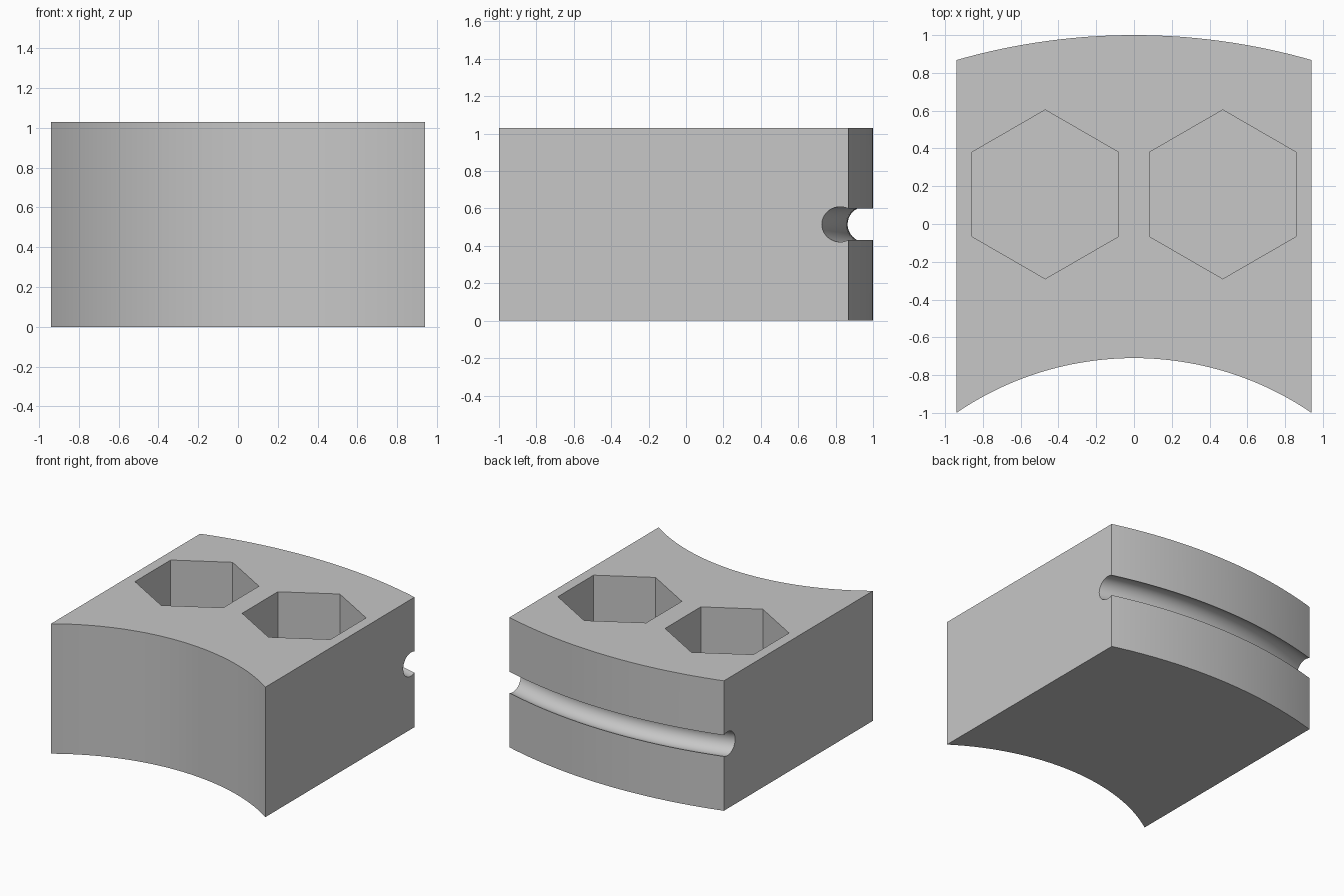
import bpy, bmesh
from math import asin, sin, cos, radians

cube = bpy.data.objects.get("Cube")
if cube:
    bpy.data.objects.remove(cube, do_unlink=True)

HALF_W, HEIGHT = 0.94, 1.03
OUTER_R, INNER_R = 3.41, 1.67
OUTER_Y, INNER_Y = 1.0 - OUTER_R, -0.71 - INNER_R   # arc centres
POCKET_DEPTH = 0.7

grey = bpy.data.materials.new("plain_grey")
grey.use_nodes = True
colour = (0.57, 0.57, 0.57, 1)
grey.diffuse_color = colour
grey.node_tree.nodes["Principled BSDF"].inputs["Base Color"].default_value = colour


def arc(radius, centre_y, steps=40):
    """Points of an arc from the right side to the left side."""
    limit = asin(HALF_W / radius)
    angles = [limit * (2 * i / steps - 1) for i in range(steps + 1)]
    return [(radius * sin(a), centre_y + radius * cos(a), 0) for a in angles]


# Block: curved outline extruded upward
bm = bmesh.new()
outline = arc(INNER_R, INNER_Y) + arc(OUTER_R, OUTER_Y)[::-1]
base = bm.faces.new([bm.verts.new(p) for p in outline])
top = bmesh.ops.extrude_face_region(bm, geom=[base], use_keep_orig=True)["geom"]
bmesh.ops.translate(bm, vec=(0, 0, HEIGHT),
                    verts=[v for v in top if isinstance(v, bmesh.types.BMVert)])
bmesh.ops.recalc_face_normals(bm, faces=bm.faces)
mesh = bpy.data.meshes.new("curved_block")
bm.to_mesh(mesh)
bm.free()
mesh.materials.append(grey)
block = bpy.data.objects.new("curved_block", mesh)
bpy.context.collection.objects.link(block)


def cut(cutter, name):
    """Subtract a cutter from the block, then discard it."""
    cutter.name = name
    cutter.hide_render = True
    cutter.data.materials.append(grey)
    mod = block.modifiers.new(name, "BOOLEAN")
    mod.operation, mod.solver, mod.object = "DIFFERENCE", "EXACT", cutter
    bpy.context.view_layer.objects.active = block
    bpy.ops.object.modifier_apply(modifier=name)
    bpy.data.objects.remove(cutter, do_unlink=True)


# Two hexagonal blind pockets in the top
for side in (-1, 1):
    bpy.ops.mesh.primitive_cylinder_add(
        vertices=6, radius=0.447, depth=2 * POCKET_DEPTH,
        location=(side * 0.47, 0.157, HEIGHT))
    cut(bpy.context.object, "hex_pocket")

# Round groove following the convex back
bpy.ops.mesh.primitive_torus_add(
    major_radius=OUTER_R - 0.042, minor_radius=0.094,
    major_segments=360, minor_segments=40,
    location=(0, OUTER_Y, HEIGHT / 2))
cut(bpy.context.object, "back_groove")

bpy.ops.object.select_all(action="DESELECT")
block.select_set(True)
bpy.context.view_layer.objects.active = block
bpy.ops.object.shade_smooth_by_angle(angle=radians(30))
